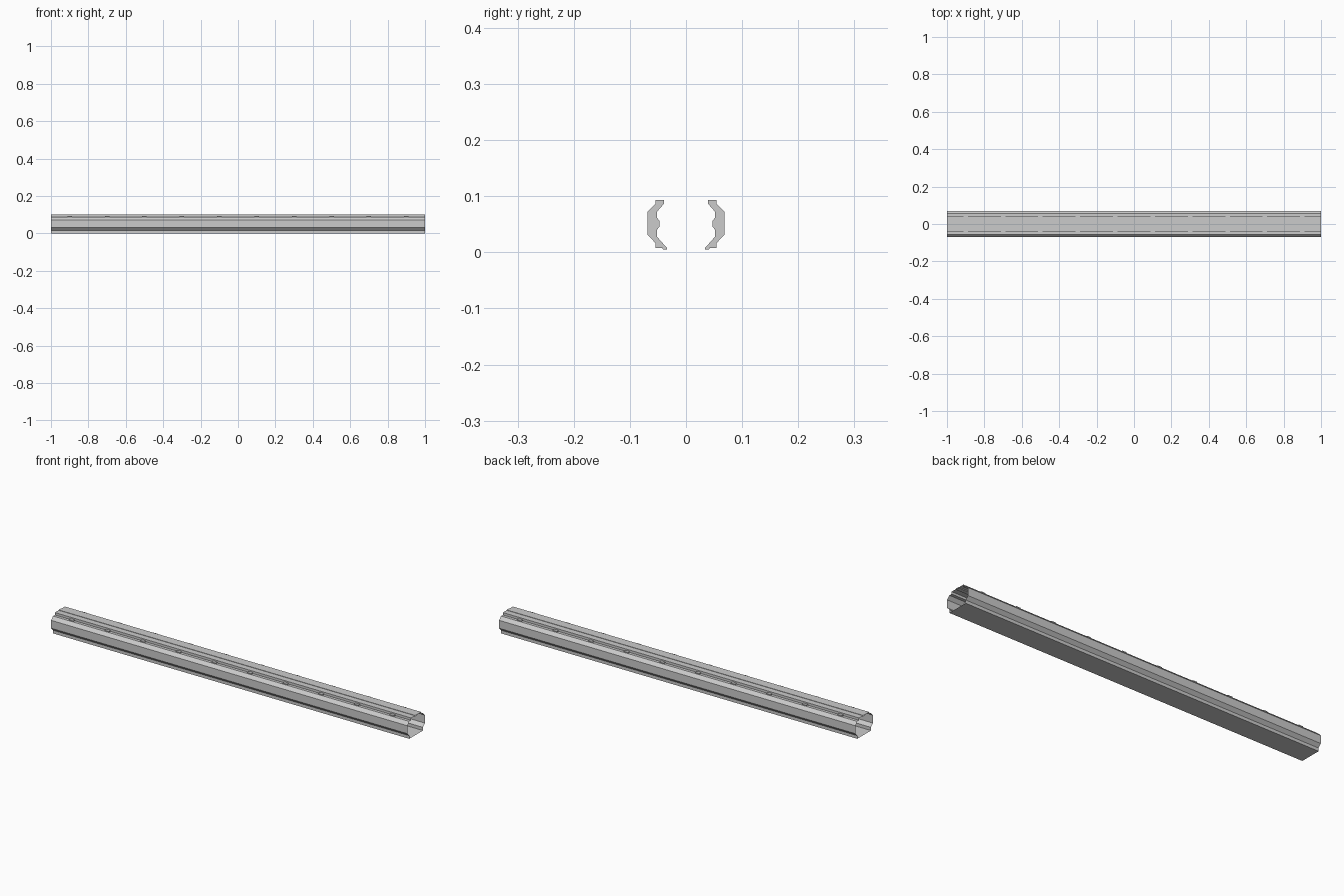
import bpy

if "Cube" in bpy.data.objects:
    bpy.data.objects.remove(bpy.data.objects["Cube"])

def sheet(name, pts, x0, x1, closed=False, cap=False):
    n = len(pts)
    v = [(x, y, z) for x in (x0, x1) for y, z in pts]
    m = n if closed else n - 1
    f = [(i, (i + 1) % n, n + (i + 1) % n, n + i) for i in range(m)]
    if cap:
        f += [tuple(range(n))[::-1], tuple(range(n, 2 * n))]
    me = bpy.data.meshes.new(name)
    me.from_pydata(v, [], f)
    ob = bpy.data.objects.new(name, me)
    bpy.context.collection.objects.link(ob)
    return ob

RIB = [(.039, .093), (.054, .093), (.054, .087), (.069, .072), (.069, .032), (.054, .016),
       (.054, .008), (.034, .008), (.034, .005), (.041, .005), (.041, .016), (.052, .028), (.052, .04),
       (.047, .046), (.047, .056), (.052, .062), (.052, .072), (.039, .087)]
SKIN = [(.0, .0), (.055, .0), (.055, .016), (.07, .032), (.07, .072), (.055, .088), (.04, .088), (.04, .1), (0, .1)]
for s, side in ((1, "back"), (-1, "front")):
    sheet(side + "_wall", [(y * s, z) for y, z in SKIN], -1, 1)
    for i in range(10):
        x = -.9 + .2 * i
        sheet(f"{side}_rib_{i}", [(y * s, z) for y, z in RIB], x - .012, x + .012, True, True)
sheet("ceiling_light", [(-.01, .096), (.01, .096), (.01, .102), (-.01, .102)], -1, 1, True)
